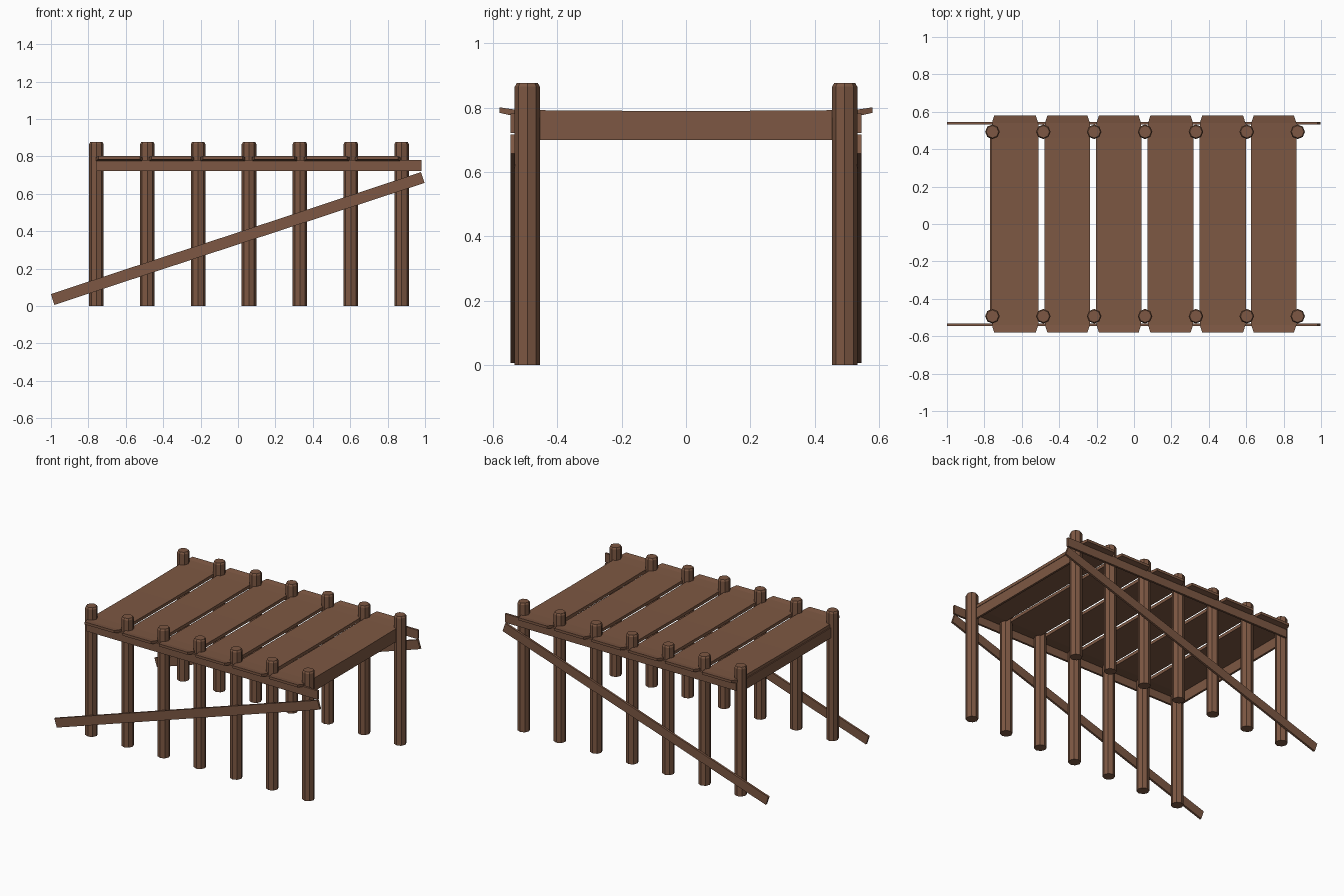
import bpy, bmesh, math
from mathutils import Matrix

if "Cube" in bpy.data.objects:
    bpy.data.objects.remove(bpy.data.objects["Cube"])

wood = bpy.data.materials.new("brown wood")
wood.diffuse_color = (0.205, 0.097, 0.056, 1)
wood.use_nodes = True
wood.node_tree.nodes["Principled BSDF"].inputs["Base Color"].default_value = wood.diffuse_color


def finish(bm, name):
    bmesh.ops.recalc_face_normals(bm, faces=bm.faces[:])
    me = bpy.data.meshes.new(name)
    bm.to_mesh(me)
    bm.free()
    me.materials.append(wood)
    ob = bpy.data.objects.new(name, me)
    bpy.context.collection.objects.link(ob)
    return ob


def box(name, center, size, pitch=0.0):
    bm = bmesh.new()
    m = (Matrix.Translation(center) @ Matrix.Rotation(-pitch, 4, 'Y')
         @ Matrix.Diagonal((*size, 1)))
    bmesh.ops.create_cube(bm, size=1, matrix=m)
    return finish(bm, name)


def loft(name, rings):
    # closed skin through equal-length rings of points, capped at both ends
    bm = bmesh.new()
    vs = [[bm.verts.new(p) for p in r] for r in rings]
    n = len(vs[0])
    for a, b in zip(vs, vs[1:]):
        for i in range(n):
            j = (i + 1) % n
            bm.faces.new((a[i], a[j], b[j], b[i]))
    bm.faces.new(vs[0])
    bm.faces.new(vs[-1])
    return finish(bm, name)


# octagonal posts with chamfered tops
SIDES = 8
for k in range(7):
    x = -0.757 + k * 0.272
    for s, side in ((-1, "front"), (1, "back")):
        rings = []
        for r, z in ((0.039, 0), (0.039, 0.865), (0.033, 0.876)):
            rings.append([(x + r * math.cos(2 * math.pi * i / SIDES),
                           s * 0.493 + r * math.sin(2 * math.pi * i / SIDES), z)
                          for i in range(SIDES)])
        loft(f"{side}_post_{k + 1}", rings)

# side rails and diagonal braces
x0, z0, x1, z1 = -0.991, 0.035, 0.988, 0.687
for s, side in ((-1, "front"), (1, "back")):
    box(f"{side}_rail", (0.112, s * 0.538, 0.751), (1.738, 0.014, 0.06))
    box(f"{side}_brace", ((x0 + x1) / 2, s * 0.538, (z0 + z1) / 2),
        (math.hypot(x1 - x0, z1 - z0), 0.014, 0.061), math.atan2(z1 - z0, x1 - x0))

# end beams under the deck
box("left_beam", (-0.762, 0, 0.735), (0.014, 0.96, 0.07))
box("right_beam", (0.86, 0, 0.735), (0.014, 0.96, 0.07))

# deck planks: slightly sagging, tips turned up and narrowed
for k, (a, b) in enumerate(((-0.762, -0.51), (-0.478, -0.234), (-0.203, 0.04),
                            (0.073, 0.318), (0.35, 0.598), (0.625, 0.87))):
    rings = []
    for y, top, inset, th in ((-0.58, 0.801, 0.015, 0.017), (-0.54, 0.795, 0.002, 0.02),
                              (-0.46, 0.792, 0, 0.022), (0, 0.789, 0, 0.02),
                              (0.46, 0.792, 0, 0.022), (0.54, 0.795, 0.002, 0.02),
                              (0.58, 0.801, 0.015, 0.017)):
        l, r = a + inset, b - inset
        rings.append([(l, y, top - th), (r, y, top - th), (r, y, top), (l, y, top)])
    loft(f"deck_plank_{k + 1}", rings)
